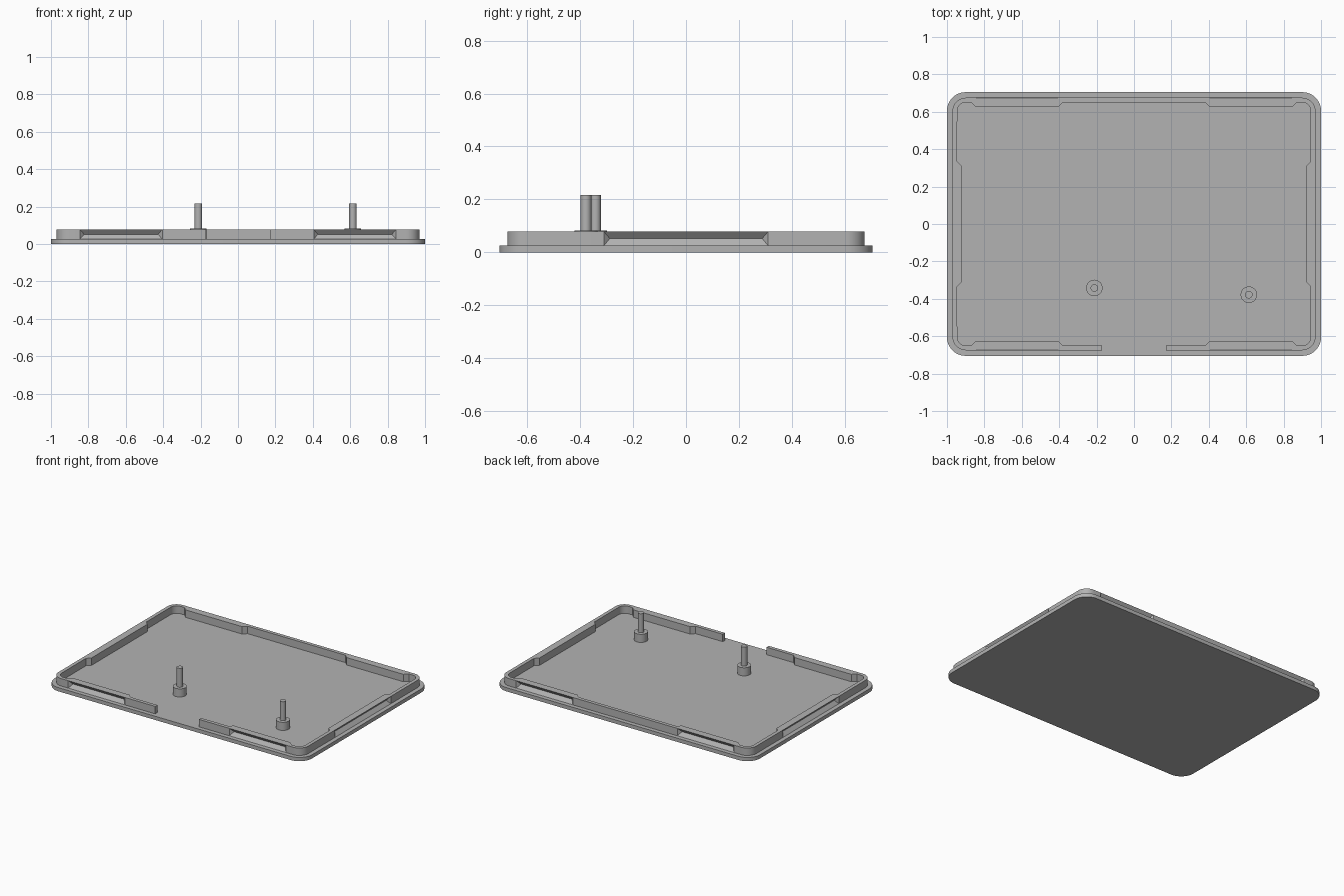
import bpy, bmesh, math
from mathutils import Vector

cube = bpy.data.objects.get("Cube")
if cube:
    bpy.data.objects.remove(cube)

grey = bpy.data.materials.new("plain grey")
grey.use_nodes = True
colour = (0.45, 0.45, 0.45, 1)
grey.diffuse_color = colour
grey.node_tree.nodes["Principled BSDF"].inputs["Base Color"].default_value = colour

HALF_X, HALF_Y = 1.0, 0.705
PLATE_R, LEDGE = 0.10, 0.03
FLOOR, RIM = 0.026, 0.078
THICK, BUMP, GROOVE = 0.025, 0.025, 0.022
GAP = 0.17
CORNERS = ((1, -1), (1, 1), (-1, 1), (-1, -1))


def finish(name, bm):
    bmesh.ops.recalc_face_normals(bm, faces=bm.faces)
    mesh = bpy.data.meshes.new(name)
    bm.to_mesh(mesh)
    bm.free()
    mesh.materials.append(grey)
    obj = bpy.data.objects.new(name, mesh)
    bpy.context.collection.objects.link(obj)
    bpy.ops.object.select_all(action="DESELECT")
    bpy.context.view_layer.objects.active = obj
    obj.select_set(True)
    bpy.ops.object.shade_smooth_by_angle(angle=math.radians(30))
    return obj


def corner(index, hx, hy, r, steps=10):
    """Points and outward normals of one rounded corner, anticlockwise."""
    sx, sy = CORNERS[index]
    centre = Vector((sx * (hx - r), sy * (hy - r)))
    for i in range(steps + 1):
        a = math.pi / 2 * (index - 1 + i / steps)
        n = Vector((math.cos(a), math.sin(a)))
        yield centre + n * r, n


# Base plate
bm = bmesh.new()
loop = [p for i in range(4) for p, n in corner(i, HALF_X, HALF_Y, PLATE_R)]
face = bm.faces.new([bm.verts.new((p.x, p.y, 0)) for p in loop])
top = bmesh.ops.extrude_face_region(bm, geom=[face])["geom"]
bmesh.ops.translate(bm, vec=(0, 0, FLOOR),
                    verts=[v for v in top if isinstance(v, bmesh.types.BMVert)])
finish("base_plate", bm)

# Rim wall: stations run anticlockwise from the front gap.
# Each station holds point, normal, inner bump (0/1), outer groove (0/1).
wx, wy, wr = HALF_X - LEDGE, HALF_Y - LEDGE, PLATE_R - LEDGE


def recess(a, b):
    """Positions of a grooved stretch with tapered ends."""
    return [(a - BUMP, 0, 0), (a, 1, 0), (a + GROOVE, 1, 1),
            (b - GROOVE, 1, 1), (b, 1, 0), (b + BUMP, 0, 0)]


near, far, side = 0.405, 0.845, 0.31
right_half = recess(near, far)
long_side = recess(-far, -near) + right_half
stations = []


def straight(normal, items):
    n = Vector(normal)
    along = Vector((-n.y, n.x))
    base = Vector((n.x * wx, n.y * wy))
    stations.extend((base + along * t, n, b, g) for t, b, g in items)


def bend(index):
    stations.extend((p, n, 0, 0) for p, n in corner(index, wx, wy, wr))


straight((0, -1), [(GAP, 0, 0)] + right_half)
bend(0)
straight((1, 0), recess(-side, side))
bend(1)
straight((0, 1), long_side)
bend(2)
straight((-1, 0), recess(-side, side))
bend(3)
straight((0, -1), recess(-far, -near) + [(-GAP, 0, 0)])

bm = bmesh.new()
rings = []
for p, n, bump, groove in stations:
    inner = p - n * (THICK + BUMP * bump)
    deep = p - n * GROOVE * groove
    section = ((p, FLOOR), (deep, (FLOOR + RIM) / 2), (p, RIM), (inner, RIM), (inner, FLOOR))
    rings.append([bm.verts.new((q.x, q.y, z)) for q, z in section])

for k in range(len(rings) - 1):
    a, b = rings[k], rings[k + 1]
    ga, gb = stations[k][3], stations[k + 1][3]
    for i in range(4):
        if ga != gb and i < 2:
            # Tapered groove ends are split so both triangles stay flat
            flat, cut = (a, b) if gb else (b, a)
            edge = 0 if i == 0 else 2
            bm.faces.new((flat[edge], cut[edge], cut[1]))
            bm.faces.new((flat[edge], cut[1], flat[1]))
        else:
            bm.faces.new((a[i], b[i], b[i + 1], a[i + 1]))
bm.faces.new(rings[0])
bm.faces.new(rings[-1])
finish("rim_wall", bm)


# Standoffs: wide collar with a thin pin on top
def cylinder(name, x, y, radius, z0, z1):
    bm = bmesh.new()
    bmesh.ops.create_cone(bm, cap_ends=True, segments=32, radius1=radius,
                          radius2=radius, depth=z1 - z0)
    bmesh.ops.translate(bm, vec=(x, y, (z0 + z1) / 2), verts=bm.verts)
    finish(name, bm)


for label, x, y in (("right", -0.212, -0.342), ("left", 0.614, -0.378)):
    cylinder(label + "_collar", x, y, 0.044, FLOOR - 0.01, 0.083)
    cylinder(label + "_pin", x, y, 0.02, 0.07, 0.216)
